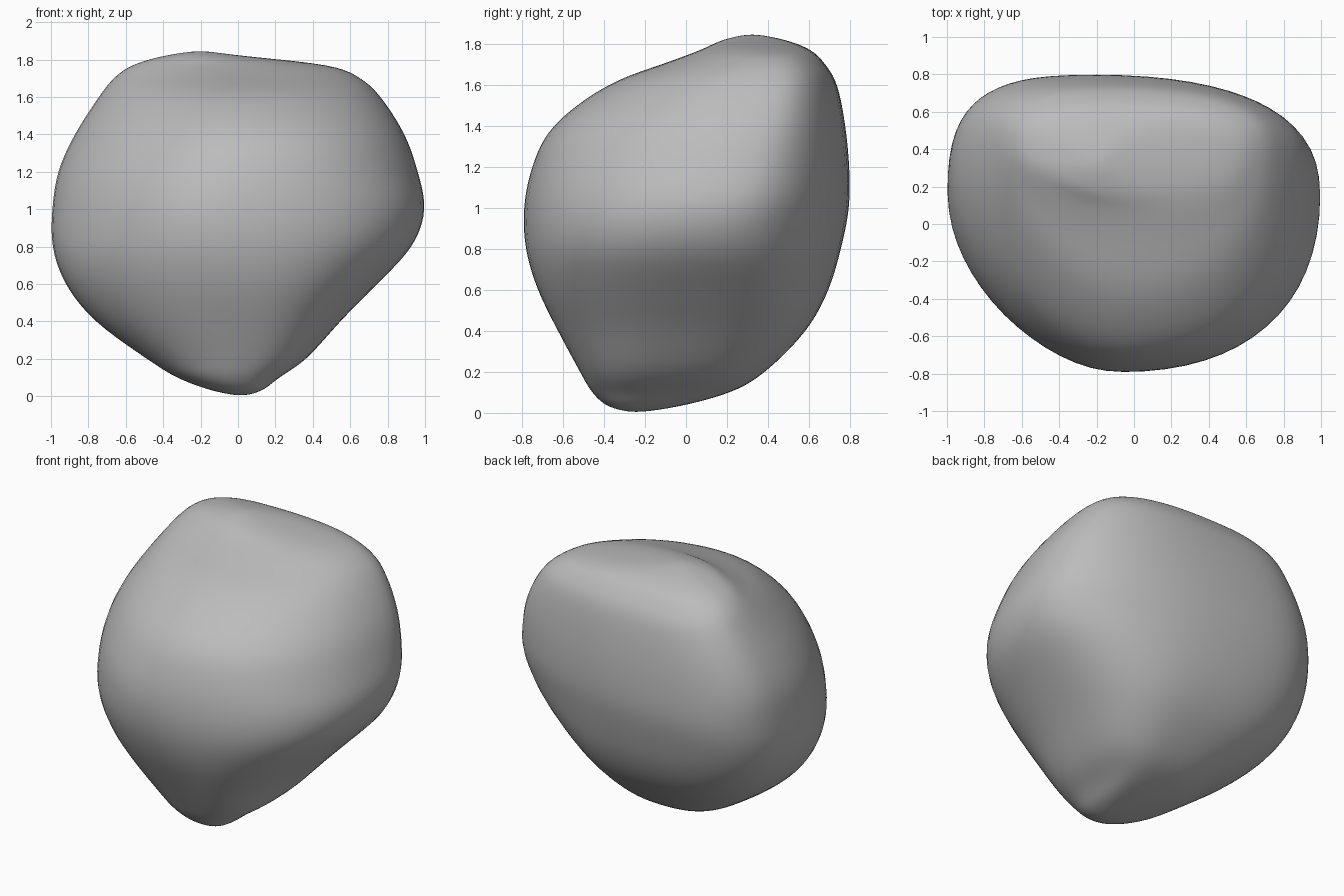
import bpy
import bmesh
import math
from mathutils import Vector

SIDES = 64          # points around each ring
STEPS = 5           # rings between two levels
MIDDLE = 0.9        # height of the widest part
TOP = 1.85

cube = bpy.data.objects.get("Cube")
if cube:
    bpy.data.objects.remove(cube)

# Levels of the boulder in hundredths:
# height, x min, x max, y min, y max, y of the side corners, x of front and back
LEVELS = [
    (0, 2, 2, -25, -25, -25, 2, 2),
    (3, -14, 13, -38, -4, -22, 0, 0),
    (10, -33, 22, -46, 22, -16, -2, -2),
    (20, -49, 37, -52, 39, -9, 0, -2),
    (40, -77, 55, -63, 59, 2, 0, -5),
    (60, -93, 75, -73, 70, 7, -3, -10),
    (80, -100, 94, -79, 76, 11, -8, -17),
    (100, -100, 101, -80, 80, 17, -10, -20),
    (120, -97, 97, -76, 80, 25, -5, -20),
    (140, -88, 90, -66, 78, 32, 0, -20),
    (160, -75, 77, -39, 74, 39, 0, -15),
    (170, -67, 66, -12, 68, 40, 0, -10),
    (177, -57, 49, 7, 61, 37, -5, -10),
    (182, -40, 2, 18, 48, 33, -18, -18),
    (185, -20, -20, 32, 32, 32, -20, -20),
]

# Squareness of each quarter: back right, back left, front left, front right
LOW_QUARTERS = (2.9, 2.7, 2.1, 2.6)
MIDDLE_QUARTERS = (2.2, 3.0, 1.7, 2.35)
TOP_QUARTERS = (2.6, 2.8, 1.8, 2.1)


def spline(a, b, c, d, t):
    """Smooth curve from b to c."""
    return b + t / 2 * (c - a + t * (2 * a - 5 * b + 4 * c - d + t * (3 * (b - c) + d - a)))


def blended_levels():
    last = len(LEVELS) - 1
    for i in range(last):
        rows = [LEVELS[min(max(i + k, 0), last)] for k in (-1, 0, 1, 2)]
        for s in range(STEPS):
            yield [spline(*column, s / STEPS) / 100 for column in zip(*rows)]


def squareness(quarter, z):
    """Blend the corner shape from the widest part towards either end."""
    if z < MIDDLE:
        end, amount = LOW_QUARTERS, (MIDDLE - z) / MIDDLE
    else:
        end, amount = TOP_QUARTERS, (z - MIDDLE) / (TOP - MIDDLE)
    middle = MIDDLE_QUARTERS[quarter]
    return middle + (end[quarter] - middle) * amount


def ring(level):
    """Four rounded quarters joined at the side, front and back corners."""
    z, x_min, x_max, y_min, y_max, side_y, front_x, back_x = level
    points = []
    for k in range(SIDES):
        angle = math.tau * k / SIDES
        power = 2 / squareness(k * 4 // SIDES, z)
        c, s = math.cos(angle), math.sin(angle)
        u, v = abs(c) ** power, abs(s) ** power
        mid_x = back_x if s >= 0 else front_x
        end_x = x_max if c >= 0 else x_min
        end_y = y_max if s >= 0 else y_min
        points.append(Vector((mid_x + (end_x - mid_x) * u,
                              side_y + (end_y - side_y) * v, z)))
    return points


# Boulder surface: stacked rings closed by a point at each end
bm = bmesh.new()
rings = [[bm.verts.new(p) for p in ring(level)] for level in list(blended_levels())[1:]]
for low, high in zip(rings, rings[1:]):
    for k in range(SIDES):
        n = (k + 1) % SIDES
        bm.faces.new((low[k], low[n], high[n], high[k]))
for loop, row in ((rings[0], LEVELS[0]), (rings[-1], LEVELS[-1])):
    tip = bm.verts.new((row[1] / 100, row[3] / 100, row[0] / 100))
    for k in range(SIDES):
        bm.faces.new((loop[k], loop[(k + 1) % SIDES], tip))

# Soften the joins between the quarters
for _ in range(8):
    bmesh.ops.smooth_vert(bm, verts=bm.verts, factor=0.5,
                          use_axis_x=True, use_axis_y=True, use_axis_z=True)
bmesh.ops.recalc_face_normals(bm, faces=bm.faces)

mesh = bpy.data.meshes.new("boulder")
bm.to_mesh(mesh)
bm.free()
boulder = bpy.data.objects.new("boulder", mesh)
bpy.context.collection.objects.link(boulder)

# Plain grey stone
stone = bpy.data.materials.new("grey_stone")
stone.use_nodes = True
grey = (0.5, 0.5, 0.5, 1)
stone.diffuse_color = grey
stone.node_tree.nodes["Principled BSDF"].inputs["Base Color"].default_value = grey
mesh.materials.append(stone)
mesh.shade_smooth()
